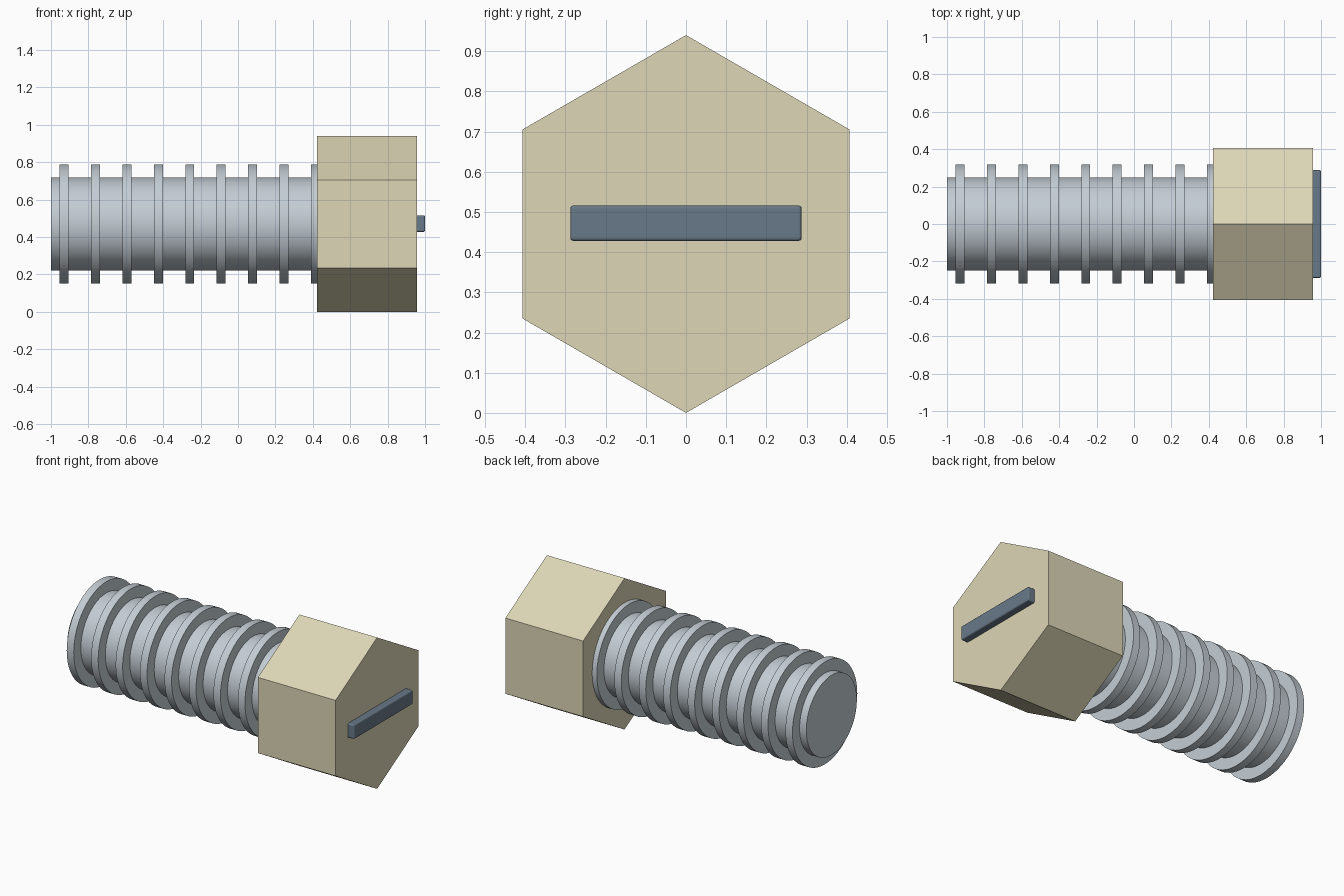
import bpy
from math import pi, radians

AXIS_Z = 0.47

if "Cube" in bpy.data.objects:
    bpy.data.objects.remove(bpy.data.objects["Cube"])


def make_material(name, color):
    mat = bpy.data.materials.new(name)
    mat.use_nodes = True
    mat.diffuse_color = color
    mat.node_tree.nodes["Principled BSDF"].inputs["Base Color"].default_value = color
    return mat


def rod(name, x0, x1, radius, sides, mat, smooth=True):
    """Prism or cylinder lying along x, with a corner pointing up."""
    bpy.ops.mesh.primitive_cylinder_add(
        vertices=sides, radius=radius, depth=x1 - x0,
        location=((x0 + x1) / 2, 0, AXIS_Z), rotation=(pi / 2, 0, pi / 2))
    obj = bpy.context.object
    obj.name = name
    bpy.ops.object.transform_apply(location=False, rotation=True, scale=True)
    obj.data.materials.append(mat)
    if smooth:
        bpy.ops.object.shade_smooth_by_angle(angle=radians(30))


steel = make_material("steel", (0.55, 0.61, 0.66, 1))
brass = make_material("pale_brass", (0.72, 0.67, 0.47, 1))
dark_steel = make_material("dark_steel", (0.14, 0.19, 0.25, 1))

# Shaft
rod("shaft", -1.0, 0.44, 0.248, 64, steel)

# Evenly spaced thread rings, the last one meeting the head
for i in range(9):
    x = -0.93 + i * 0.168
    rod(f"thread_ring_{i + 1}", x - 0.024, x + 0.024, 0.318, 64, steel)

# Hexagonal head
rod("hex_head", 0.422, 0.956, 0.47, 6, brass, smooth=False)

# Raised bar across the end of the head
bpy.ops.mesh.primitive_cube_add(size=1, location=(0.97, 0, 0.472))
bar = bpy.context.object
bar.name = "slot_bar"
bar.dimensions = (0.06, 0.576, 0.088)
bpy.ops.object.transform_apply(location=False, rotation=False, scale=True)
bar.data.materials.append(dark_steel)
bevel = bar.modifiers.new("soft_edges", "BEVEL")
bevel.width = 0.008
bevel.segments = 3
